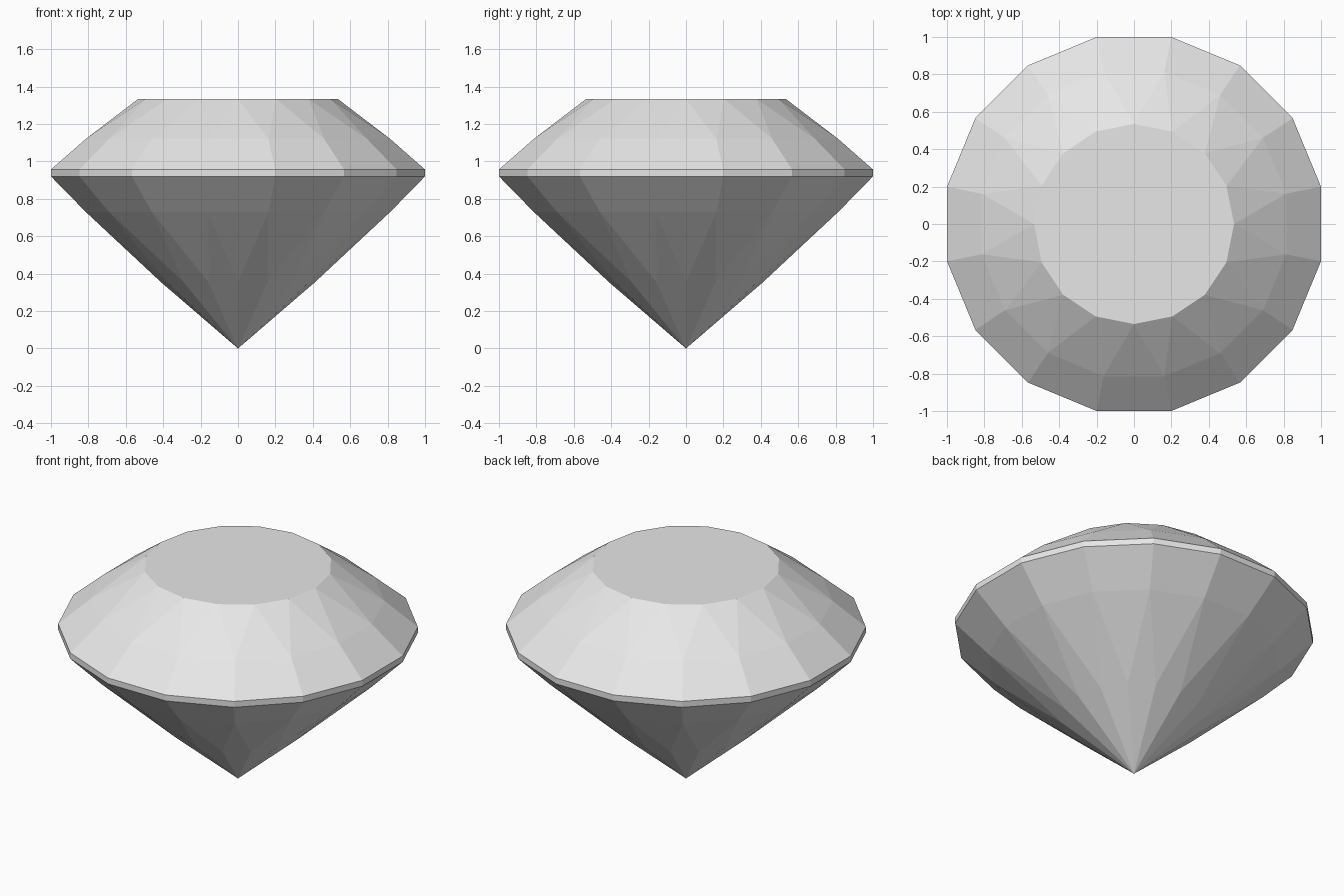
import bpy
import bmesh
from math import cos, sin, pi

cube = bpy.data.objects.get("Cube")
if cube:
    bpy.data.objects.remove(cube, do_unlink=True)

SIDES = 16
STEP = 2 * pi / SIDES

grey = bpy.data.materials.new("pale grey")
grey.use_nodes = True
grey.diffuse_color = (0.8, 0.8, 0.8, 1)
grey.node_tree.nodes["Principled BSDF"].inputs["Base Color"].default_value = (0.8, 0.8, 0.8, 1)

bm = bmesh.new()


def ring(radius, z, turn):
    """Ring of vertices, turned by a fraction of one side."""
    return [bm.verts.new((radius * cos((i + turn) * STEP),
                          radius * sin((i + turn) * STEP), z))
            for i in range(SIDES)]


def band(low, high):
    """Four-sided facets between two aligned rings."""
    for i in range(SIDES):
        j = (i + 1) % SIDES
        bm.faces.new((low[i], low[j], high[j], high[i]))


GIRDLE = 1 / cos(STEP / 2)
tip = bm.verts.new((0, 0, 0))
lower = ring(0.41, 0.353, 0)
pavilion = ring(0.83, 0.73, 0.5)
girdle_low = ring(GIRDLE, 0.92, 0.5)
girdle_high = ring(GIRDLE, 0.957, 0.5)
crown = ring(0.83, 1.12, 0.5)
table = ring(0.535, 1.333, 0)

# Pavilion: kites meeting at the tip, with triangles between them
for i in range(SIDES):
    j = (i + 1) % SIDES
    bm.faces.new((tip, lower[j], pavilion[i], lower[i]))
    bm.faces.new((lower[j], pavilion[j], pavilion[i]))

# Upper pavilion, girdle and lower crown
band(pavilion, girdle_low)
band(girdle_low, girdle_high)
band(girdle_high, crown)

# Upper crown: staggered triangles up to the flat table
for i in range(SIDES):
    j = (i + 1) % SIDES
    bm.faces.new((crown[i], table[j], table[i]))
    bm.faces.new((crown[i], crown[j], table[j]))
bm.faces.new(table)

bmesh.ops.recalc_face_normals(bm, faces=bm.faces)
mesh = bpy.data.meshes.new("cut_gem")
bm.to_mesh(mesh)
bm.free()
mesh.materials.append(grey)
gem = bpy.data.objects.new("cut_gem", mesh)
bpy.context.collection.objects.link(gem)
